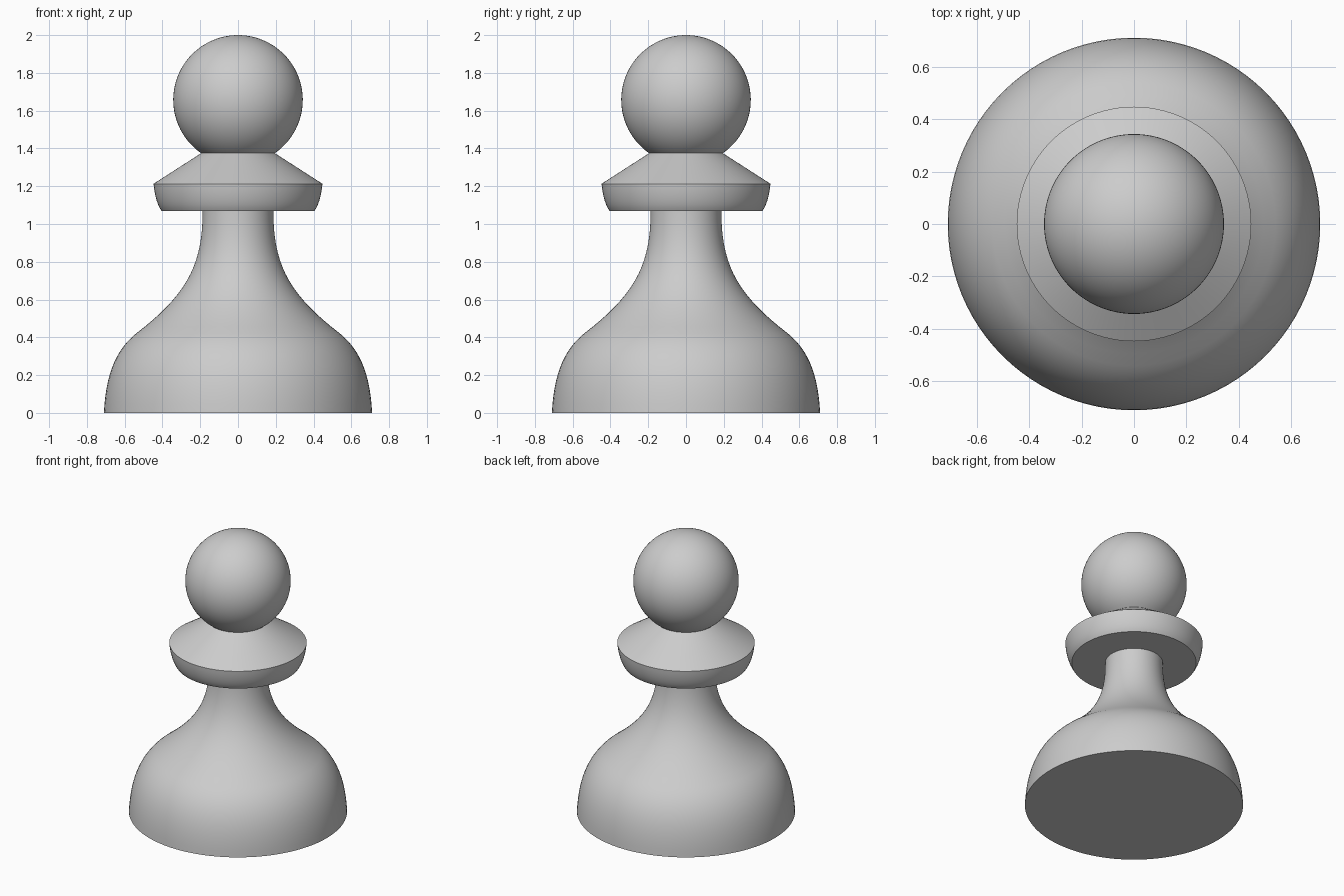
import bpy, bmesh, math
from mathutils import Vector
from mathutils.geometry import interpolate_bezier

if "Cube" in bpy.data.objects:
    bpy.data.objects.remove(bpy.data.objects["Cube"])

grey = bpy.data.materials.new("light_grey")
grey.diffuse_color = (0.604, 0.604, 0.604, 1)
grey.use_nodes = True
grey.node_tree.nodes["Principled BSDF"].inputs["Base Color"].default_value = grey.diffuse_color


def bezier(a, b, c, d, n):
    pts = [Vector((x, 0, z)) for x, z in (a, b, c, d)]
    return [(p.x, p.z) for p in interpolate_bezier(*pts, n)]


def lathe(name, profile, steps=96):
    """Spin an (r, z) profile round the z axis."""
    bm = bmesh.new()
    vs = [bm.verts.new((r, 0, z)) for r, z in profile]
    es = [bm.edges.new(pair) for pair in zip(vs, vs[1:])]
    bmesh.ops.spin(bm, geom=vs + es, axis=(0, 0, 1), cent=(0, 0, 0),
                   angle=math.tau, steps=steps, use_duplicate=False)
    bmesh.ops.remove_doubles(bm, verts=bm.verts, dist=1e-4)
    bmesh.ops.recalc_face_normals(bm, faces=bm.faces)
    # make sure open shells face outwards
    if sum(f.normal.dot(f.calc_center_median() - Vector((0, 0, zc(profile)))) * f.calc_area()
           for f in bm.faces) < 0:
        bmesh.ops.reverse_faces(bm, faces=bm.faces)
    me = bpy.data.meshes.new(name)
    bm.to_mesh(me)
    bm.free()
    me.materials.append(grey)
    ob = bpy.data.objects.new(name, me)
    bpy.context.collection.objects.link(ob)
    bpy.ops.object.select_all(action='DESELECT')
    ob.select_set(True)
    bpy.context.view_layer.objects.active = ob
    bpy.ops.object.shade_smooth_by_angle(angle=math.radians(30))
    return ob


def zc(profile):
    zs = [z for r, z in profile]
    return (min(zs) + max(zs)) / 2


# Base and neck: closed bottom, domed foot, concave sweep into the neck
lower = bezier((0.71, 0), (0.70, 0.2), (0.65, 0.33), (0.54, 0.42), 14)
upper = bezier((0.54, 0.42), (0.265, 0.63), (0.187, 0.79), (0.187, 1.07), 18)
lathe("base_and_neck", [(0, 0)] + lower + upper[1:])

# Collar: flat underside, rounded rim, cone up to the head
rim = bezier((0.405, 1.07), (0.428, 1.10), (0.443, 1.16), (0.447, 1.213), 8)
lathe("collar", [(0.187, 1.07)] + rim + [(0.195, 1.375)])

# Head: ball cut off where it meets the collar
R, cz = 0.343, 1.657
start = math.asin((1.375 - cz) / R)
n = 36
ball = [(R * math.cos(a), cz + R * math.sin(a))
        for a in (start + (math.pi / 2 - start) * i / n for i in range(n + 1))]
ball[-1] = (0, 2.0)
lathe("head", ball)
